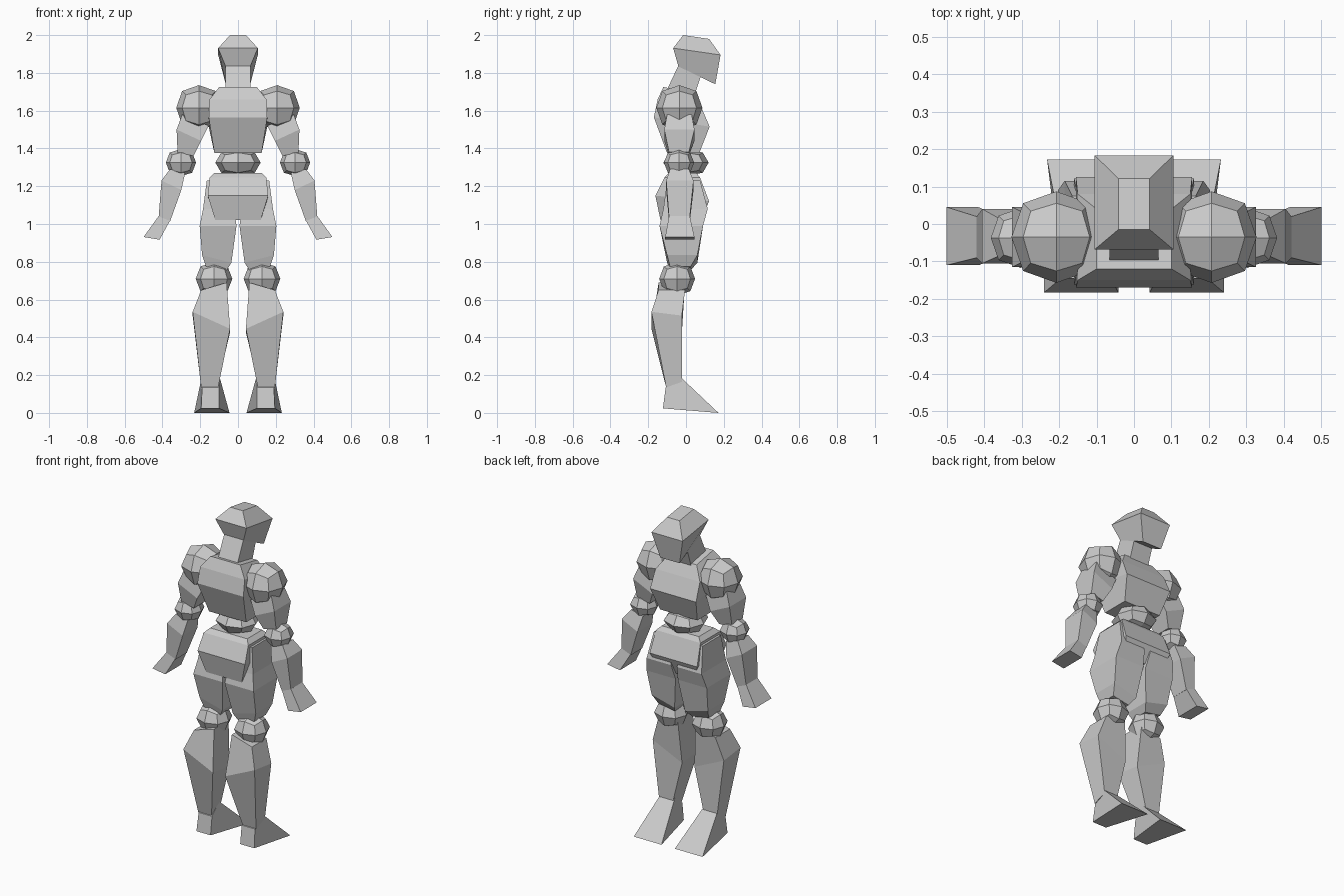
import bpy, bmesh

grey = bpy.data.materials.new("light grey")
grey.diffuse_color = (0.6, 0.6, 0.6, 1)


def finish(bm, name):
    bmesh.ops.recalc_face_normals(bm, faces=bm.faces)
    mesh = bpy.data.meshes.new(name)
    bm.to_mesh(mesh)
    bm.free()
    mesh.materials.append(grey)
    bpy.context.collection.objects.link(bpy.data.objects.new(name, mesh))


def loft(name, rings, side=1):
    """Four-sided limb. Ring: x0, x1, y0, y1, z, half tilt along y, half tilt along x."""
    bm = bmesh.new()
    loops = []
    for x0, x1, y0, y1, z, ty, tx in rings:
        loops.append([bm.verts.new((side * x, y, z + sy * ty + sx * tx))
                      for x, sx, y, sy in ((x0, -1, y0, -1), (x1, 1, y0, -1),
                                           (x1, 1, y1, 1), (x0, -1, y1, 1))])
    for a, b in zip(loops, loops[1:]):
        for i in range(4):
            j = (i + 1) % 4
            bm.faces.new((a[i], a[j], b[j], b[i]))
    bm.faces.new(loops[0])
    bm.faces.new(loops[-1])
    finish(bm, name)


def ball(name, centre, radii):
    """Cube split two by two on each side and rounded."""
    bm = bmesh.new()
    bmesh.ops.create_cube(bm, size=2)
    bmesh.ops.subdivide_edges(bm, edges=bm.edges[:], cuts=1, use_grid_fill=True)
    for v in bm.verts:
        k = {1: 1.0, 2: 0.74, 3: 0.57}[sum(abs(c) > 0.5 for c in v.co)]
        v.co = [c + q * k * r for c, q, r in zip(centre, v.co, radii)]
    finish(bm, name)


# Head and neck
loft("head", [(-.065, .065, -.04, .155, 1.787, -.047, 0),
              (-.105, .105, -.068, .183, 1.913, -.018, 0),
              (-.042, .042, -.015, .122, 1.99, -.01, 0)])
loft("neck", [(-.065, .065, -.115, .03, 1.66, -.02, 0),
              (-.065, .065, -.04, .085, 1.82, -.02, 0)])

# Torso
loft("chest", [(-.125, .125, -.10, .07, 1.375, 0, 0),
               (-.155, .155, -.17, .125, 1.54, -.025, 0),
               (-.15, .15, -.15, .08, 1.64, -.02, 0),
               (-.10, .10, -.12, .04, 1.71, -.015, 0)])
ball("waist", (0, 0, 1.325), (.12, .12, .072))
loft("pelvis", [(-.12, .12, -.135, .08, 1.02, 0, 0),
                (-.16, .16, -.162, .122, 1.135, -.015, 0),
                (-.15, .15, -.115, .075, 1.245, 0, 0),
                (-.125, .125, -.09, .055, 1.27, 0, 0)])

for side, tag in ((1, "right"), (-1, "left")):
    # Arms
    ball(tag + "_shoulder", (side * .207, -.035, 1.615), (.12, .122, .12))
    loft(tag + "_upper_arm", [(.235, .32, -.09, .015, 1.37, 0, .01),
                              (.195, .325, -.115, .045, 1.47, 0, .03),
                              (.155, .295, -.10, .03, 1.55, 0, .03)], side)
    ball(tag + "_elbow", (side * .302, -.037, 1.325), (.08, .08, .072))
    loft(tag + "_forearm", [(.36, .42, -.09, .02, 1.025, 0, .012),
                            (.30, .405, -.105, .04, 1.205, 0, .025),
                            (.28, .36, -.085, .015, 1.28, 0, .01)], side)
    loft(tag + "_hand", [(.415, .5, -.11, .045, .924, 0, .007),
                         (.36, .42, -.09, .02, 1.03, 0, .012)], side)
    # Legs
    loft(tag + "_thigh", [(.06, .17, -.085, .025, .765, 0, .01),
                          (.035, .19, -.10, .06, .815, 0, .02),
                          (.008, .203, -.14, .09, .99, 0, 0),
                          (.02, .185, -.12, .115, 1.08, 0, 0),
                          (.04, .165, -.10, .075, 1.23, 0, 0)], side)
    ball(tag + "_knee", (side * .127, -.047, .71), (.097, .095, .088))
    loft(tag + "_calf", [(.105, .195, -.105, -.02, .15, .015, 0),
                         (.042, .24, -.183, -.022, .48, -.01, .045),
                         (.06, .195, -.145, -.005, .67, 0, -.02)], side)
    loft(tag + "_foot", [(.10, .195, -.122, .172, .012, -.012, 0),
                         (.10, .19, -.108, -.04, .167, .033, 0)], side)

# Flare the toes
for tag in ("right", "left"):
    for v in bpy.data.objects[tag + "_foot"].data.vertices:
        if v.co.y > .1:
            s = 1 if v.co.x > 0 else -1
            v.co.x = s * (.232 if abs(v.co.x) > .15 else .045)
